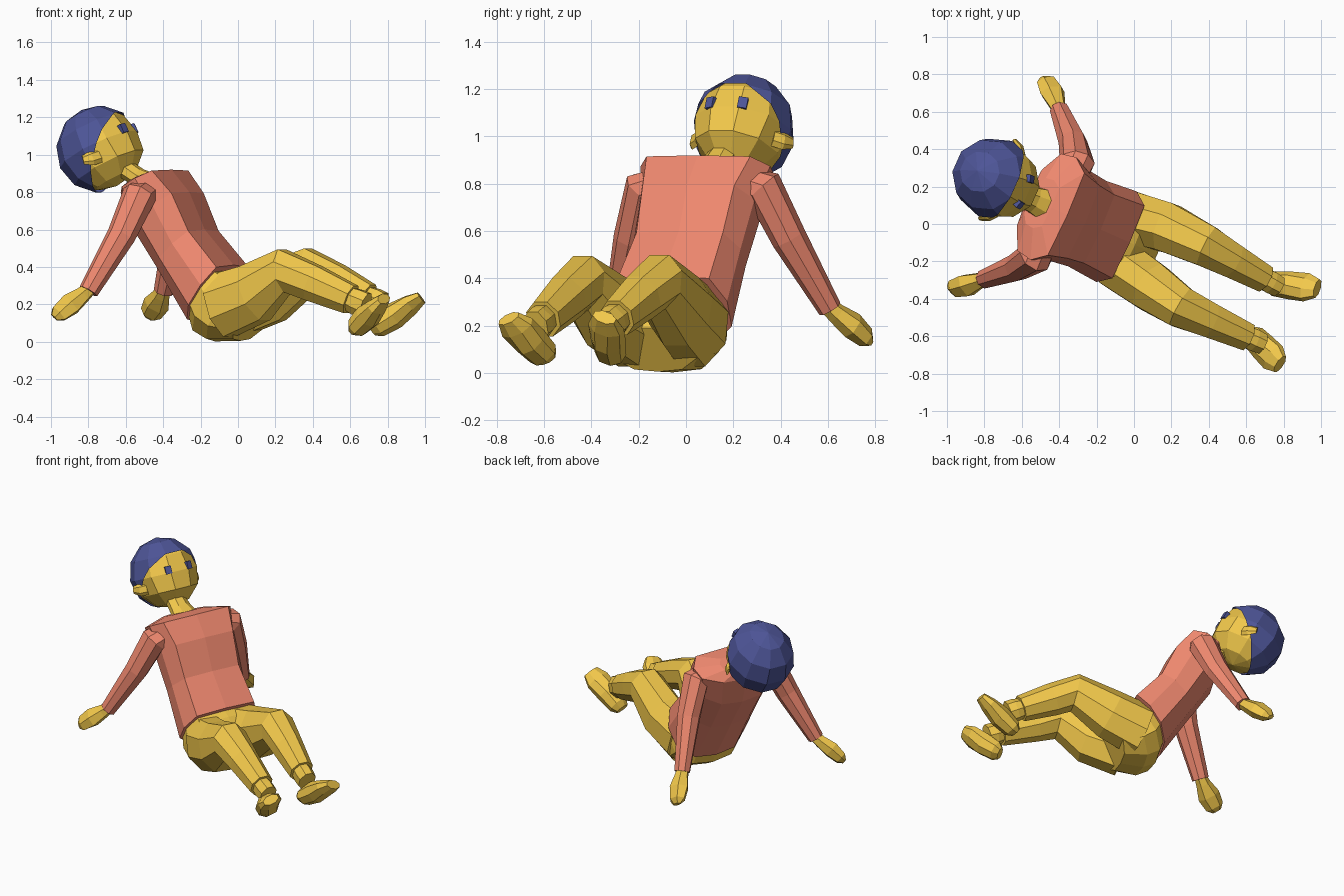
import bpy, bmesh
from math import sin, cos, pi, radians
from mathutils import Matrix, Vector as V

if "Cube" in bpy.data.objects:
    bpy.data.objects.remove(bpy.data.objects["Cube"])


def material(name, rgb):
    m = bpy.data.materials.new(name)
    m.diffuse_color = (*rgb, 1)
    m.use_nodes = True
    m.node_tree.nodes["Principled BSDF"].inputs["Base Color"].default_value = m.diffuse_color
    return m


YELLOW = material("yellow", (0.89, 0.58, 0.07))
RED = material("coral", (0.87, 0.25, 0.16))
BLUE = material("blue", (0.075, 0.09, 0.31))

# Body frame: x forward, y to the figure's left; head frame leans back
BODY = Matrix.Rotation(radians(-24), 4, 'Z') @ Matrix.Translation((0, -0.1, 0))
HEAD = BODY @ Matrix.Translation((-0.775, 0.02, 1.03)) @ Matrix.Rotation(radians(-27), 4, 'Y')
WORLD = Matrix.Identity(4)


def finish(name, bm, mat, frame):
    bm.transform(frame)
    bmesh.ops.recalc_face_normals(bm, faces=bm.faces)
    me = bpy.data.meshes.new(name)
    bm.to_mesh(me)
    bm.free()
    me.materials.append(mat)
    ob = bpy.data.objects.new(name, me)
    bpy.context.collection.objects.link(ob)
    return ob


def loft(name, rings, mat, frame=WORLD):
    bm = bmesh.new()
    loops = [[bm.verts.new(p) for p in r] for r in rings]
    n = len(loops[0])
    for a, b in zip(loops, loops[1:]):
        for i in range(n):
            j = (i + 1) % n
            bm.faces.new((a[i], a[j], b[j], b[i]))
    bm.faces.new(loops[0])
    bm.faces.new(loops[-1])
    return finish(name, bm, mat, frame)


def tube(name, stations, mat, frame=WORLD, up=(0, 0, 1), n=8):
    """stations: (point, half width, half thickness)"""
    pts = [V(s[0]) for s in stations]
    rings = []
    for i, (p, a, b) in enumerate(stations):
        t = (pts[min(i + 1, len(pts) - 1)] - pts[max(i - 1, 0)]).normalized()
        side = t.cross(V(up)).normalized()
        nrm = side.cross(t)
        rings.append([pts[i] + side * a * cos(k) + nrm * b * sin(k)
                      for k in (2 * pi * (j + 0.5) / n for j in range(n))])
    return loft(name, rings, mat, frame)


# Trunk section: (front-back fraction, side fraction)
HALF = [(1, 0), (0.93, 0.8), (0.3, 1), (-0.4, 0.95), (-0.9, 0.55), (-1, 0)]
SECTION = HALF + [(f, -s) for f, s in HALF[-2:0:-1]]


def trunk(name, rows, mat):
    """rows: (front x, front z, back x, back z, half width)"""
    rings = []
    for fx, fz, bx, bz, w in rows:
        mid, half = V((fx + bx, 0, fz + bz)) / 2, V((fx - bx, 0, fz - bz)) / 2
        rings.append([mid + half * f + V((0, w * s, 0)) for f, s in SECTION])
    loft(name, rings, mat, BODY)


# Shirt and seat of the trousers
trunk("shirt", [(0.02, 0.41, -0.20, 0.105, 0.265), (-0.15, 0.60, -0.38, 0.385, 0.25),
                (-0.24, 0.80, -0.53, 0.61, 0.265), (-0.345, 0.92, -0.58, 0.79, 0.30),
                (-0.44, 0.905, -0.57, 0.845, 0.14)], RED)
trunk("trouser_seat", [(-0.04, 0.40, -0.21, 0.17, 0.23), (0.05, 0.36, -0.17, 0.045, 0.255),
                       (0.12, 0.28, -0.09, 0.002, 0.25), (0.18, 0.19, 0.06, 0.005, 0.20)], YELLOW)

# Arms propped behind, mirrored about the body plane
for tag, s in (("left", 1), ("right", -1)):
    tube(tag + "_sleeve", [((-0.41, 0.16 * s, 0.81), 0.07, 0.08),
                           ((-0.41, 0.275 * s, 0.785), 0.085, 0.095),
                           ((-0.475, 0.365 * s, 0.57), 0.075, 0.078),
                           ((-0.61, 0.495 * s, 0.27), 0.05, 0.055)], RED, BODY, (1, 0, 0))
    tube(tag + "_hand", [((-0.60, 0.48 * s, 0.29), 0.036, 0.036),
                         ((-0.635, 0.515 * s, 0.25), 0.044, 0.048),
                         ((-0.685, 0.565 * s, 0.20), 0.055, 0.072),
                         ((-0.735, 0.605 * s, 0.15), 0.042, 0.06),
                         ((-0.755, 0.62 * s, 0.13), 0.015, 0.03)], YELLOW, BODY, (1, 0, 0), 6)

# Legs: hip, thigh, knee, ankle, then heel and toe of the foot
LEGS = {"left": ((-0.03, 0.04, 0.19), (0.18, -0.02, 0.26), (0.39, -0.12, 0.385), (0.72, -0.305, 0.22),
                 (0.715, -0.315, 0.06), (0.98, -0.345, 0.235)),
        "right": ((-0.09, -0.21, 0.19), (0.09, -0.335, 0.26), (0.25, -0.445, 0.38), (0.63, -0.615, 0.215),
                  (0.62, -0.585, 0.06), (0.78, -0.75, 0.23))}
for tag, joints in LEGS.items():
    hip, thigh, knee, ankle, heel, toe = map(V, joints)
    shin = (ankle - knee).normalized()
    tube(tag + "_trouser_leg", [(hip, 0.15, 0.185), (thigh, 0.142, 0.17), (knee, 0.12, 0.125),
                                (knee.lerp(ankle, 0.4), 0.10, 0.105),
                                (ankle - shin * 0.03, 0.08, 0.085)], YELLOW)
    tube(tag + "_ankle", [(ankle - shin * 0.05, 0.06, 0.065), (ankle + shin * 0.01, 0.065, 0.075),
                          (ankle + shin * 0.06, 0.06, 0.075)], YELLOW)
    tube(tag + "_foot", [(heel, 0.045, 0.03), (heel.lerp(toe, 0.12), 0.068, 0.06),
                         (heel.lerp(toe, 0.45), 0.075, 0.072), (heel.lerp(toe, 0.78), 0.082, 0.05),
                         (toe, 0.055, 0.03)], YELLOW, WORLD, -shin)

# Neck
tube("neck", [((-0.45, 0, 0.83), 0.10, 0.07), ((-0.54, 0, 0.88), 0.075, 0.05),
              ((-0.66, 0, 0.95), 0.06, 0.055)], YELLOW, BODY)


def ball(radii):
    bm = bmesh.new()
    bmesh.ops.create_uvsphere(bm, u_segments=10, v_segments=6, radius=1)
    bmesh.ops.scale(bm, vec=radii, verts=bm.verts)
    return bm


# Head with a fuller chin
bm = ball((0.224, 0.21, 0.222))
for v in bm.verts:
    if v.co.z < -0.1 and v.co.x > 0.02:
        v.co.x += 0.02
finish("head", bm, YELLOW, HEAD)

# Hair cap cut along a slanted hairline
bm = ball((0.236, 0.221, 0.234))
bmesh.ops.bisect_plane(bm, geom=bm.verts[:] + bm.edges[:] + bm.faces[:],
                       plane_co=(0.08, 0, 0), plane_no=(1, 0, -0.9), clear_outer=True)
finish("hair", bm, BLUE, HEAD)

# Eyes and ears
for tag, s in (("left", 1), ("right", -1)):
    bm = bmesh.new()
    bmesh.ops.create_cube(bm, size=1)
    bmesh.ops.scale(bm, vec=(0.03, 0.04, 0.05), verts=bm.verts)
    finish(tag + "_eye", bm, BLUE,
           HEAD @ Matrix.Rotation(radians(20 * s), 4, 'Z') @ Matrix.Translation((0.212, 0, 0.02)))
    tube(tag + "_ear", [((0.05, 0.17 * s, -0.065), 0.02, 0.04), ((0.02, 0.205 * s, -0.065), 0.02, 0.04),
                        ((-0.02, 0.232 * s, -0.055), 0.008, 0.025)], YELLOW, HEAD, n=6)
